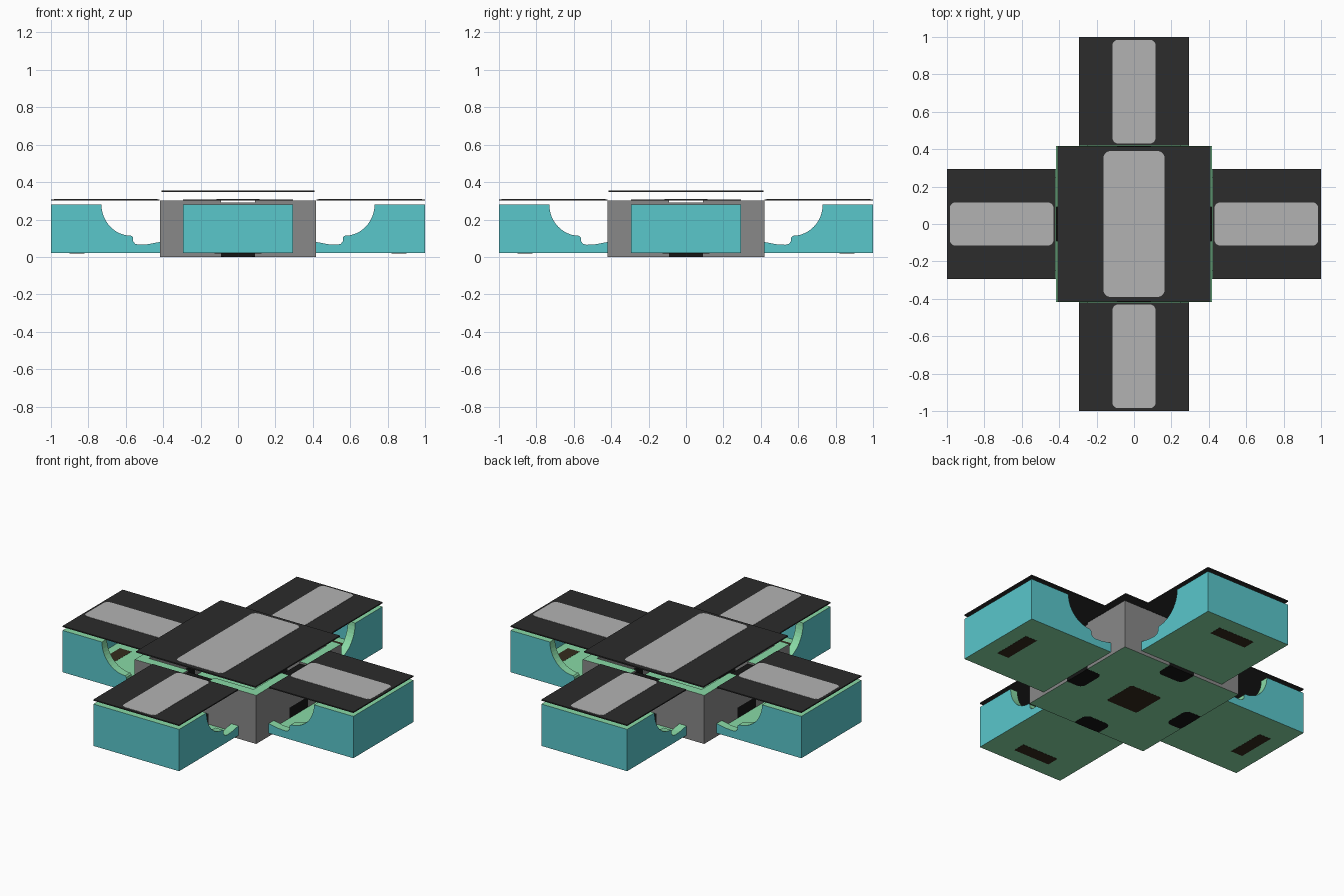
import bpy, bmesh
from math import pi, cos, sin
from mathutils import Matrix, Vector

if "Cube" in bpy.data.objects:
    bpy.data.objects.remove(bpy.data.objects["Cube"])


def material(name, rgb):
    m = bpy.data.materials.new(name)
    m.diffuse_color = (*rgb, 1)
    m.use_nodes = True
    m.node_tree.nodes["Principled BSDF"].inputs["Base Color"].default_value = m.diffuse_color
    return m


TEAL = material("teal", (0.10, 0.57, 0.60))
MINT = material("mint", (0.25, 0.70, 0.38))
BLACK = material("charcoal", (0.025, 0.025, 0.025))
DARK = material("pure_dark", (0.008, 0.008, 0.008))
PALE = material("pale_grey", (0.45, 0.45, 0.45))
BROWN = material("brown", (0.035, 0.024, 0.012))
GREY = material("wall_grey", (0.25, 0.25, 0.25))


def prism(name, outline, lo, hi, mats, pick=None, axis='Z', angle=0):
    """Extrude an outline along Z (outline in xy) or Y (outline in xz)."""
    place = (lambda a, b, t: (a, b, t)) if axis == 'Z' else (lambda a, b, t: (a, t, b))
    bm = bmesh.new()
    low = [bm.verts.new(place(a, b, lo)) for a, b in outline]
    high = [bm.verts.new(place(a, b, hi)) for a, b in outline]
    n = len(outline)
    bm.faces.new(low)
    bm.faces.new(high)
    for i in range(n):
        j = (i + 1) % n
        bm.faces.new((low[i], low[j], high[j], high[i]))
    bmesh.ops.recalc_face_normals(bm, faces=bm.faces)
    bm.normal_update()
    for f in bm.faces:
        if pick:
            f.material_index = pick(f.normal)
    bm.transform(Matrix.Rotation(angle, 4, 'Z'))
    me = bpy.data.meshes.new(name)
    bm.to_mesh(me)
    bm.free()
    for m in mats:
        me.materials.append(m)
    ob = bpy.data.objects.new(name, me)
    bpy.context.collection.objects.link(ob)
    return ob


def rect(x0, x1, y0, y1, r=0):
    """Rectangle outline with optional rounded corners."""
    if r == 0:
        return [(x0, y0), (x1, y0), (x1, y1), (x0, y1)]
    pts = []
    for k, (cx, cy) in enumerate([(x1 - r, y1 - r), (x0 + r, y1 - r),
                                  (x0 + r, y0 + r), (x1 - r, y0 + r)]):
        for i in range(6):
            a = (k + i / 5) * pi / 2
            pts.append((cx + r * cos(a), cy + r * sin(a)))
    return pts


def mint_ends(n):
    return 1 if abs(n.z) > 0.5 else 0


# Side wall profile: low sill, small step, then a concave sweep to full height
side = [(1, 0.02), (1, 0.28), (0.73, 0.28)]
for i in range(1, 13):
    a = i / 12 * pi / 2
    side.append((0.57 + 0.16 * cos(a), 0.28 - 0.167 * sin(a)))
side += [(0.562, 0.105), (0.562, 0.085), (0.55, 0.07), (0.53, 0.065),
         (0.48, 0.068), (0.418, 0.08), (0.418, 0.02)]

for k, tag in enumerate(["right", "back", "left", "front"]):
    ang = k * pi / 2

    # Arm tray: two cut side walls, end wall and floor
    for s, lo in (("a", -0.295), ("b", 0.245)):
        prism(f"{tag}_arm_side_{s}", side, lo, lo + 0.05, [TEAL, MINT],
              lambda n: 0 if abs(n.y) > 0.5 or n.x > 0.9 else 1, 'Y', ang)
    prism(f"{tag}_arm_end", rect(0.95, 1, -0.245, 0.245), 0.02, 0.28,
          [TEAL, MINT], mint_ends, 'Z', ang)
    prism(f"{tag}_arm_floor", rect(0.418, 0.95, -0.245, 0.245), 0.02, 0.035,
          [MINT], None, 'Z', ang)
    prism(f"{tag}_floor_patch", rect(0.82, 0.90, -0.125, 0.125), 0.019, 0.036,
          [BROWN], None, 'Z', ang)

    # Arm roof with pale panel
    prism(f"{tag}_roof", rect(0.42, 1, -0.295, 0.295), 0.301, 0.308,
          [BLACK], None, 'Z', ang)
    prism(f"{tag}_roof_panel", rect(0.43, 0.985, -0.115, 0.115, 0.03), 0.305, 0.3095,
          [PALE], None, 'Z', ang)

    # Corner of the central room
    prism(f"room_corner_{tag}",
          [(0.09, 0.418), (0.418, 0.418), (0.418, 0.09), (0.36, 0.09),
           (0.36, 0.36), (0.09, 0.36)], 0, 0.302,
          [GREY, MINT], mint_ends, 'Z', ang)

    # Wall over the dark archway, and the archway itself
    prism(f"{tag}_lintel", rect(0.36, 0.418, -0.09, 0.09), 0.10, 0.29,
          [GREY, DARK], mint_ends, 'Z', ang)
    prism(f"{tag}_archway", rect(0.36, 0.418, -0.09, 0.09), 0.001, 0.10,
          [DARK], None, 'Z', ang)
    prism(f"{tag}_threshold", rect(0.31, 0.418, -0.09, 0.09, 0.035), -0.0005, 0.022,
          [DARK], None, 'Z', ang)

# Central floor with patch
prism("room_floor", rect(-0.36, 0.36, -0.36, 0.36), 0, 0.02, [MINT])
prism("room_floor_patch", rect(-0.11, 0.11, -0.11, 0.11, 0.015), -0.0005, 0.021, [BROWN])

# Raised central roof with pale panel
prism("room_roof", rect(-0.41, 0.41, -0.415, 0.415), 0.346, 0.354, [BLACK])
prism("room_roof_panel", rect(-0.163, 0.163, -0.39, 0.39, 0.035), 0.351, 0.3555, [PALE])
